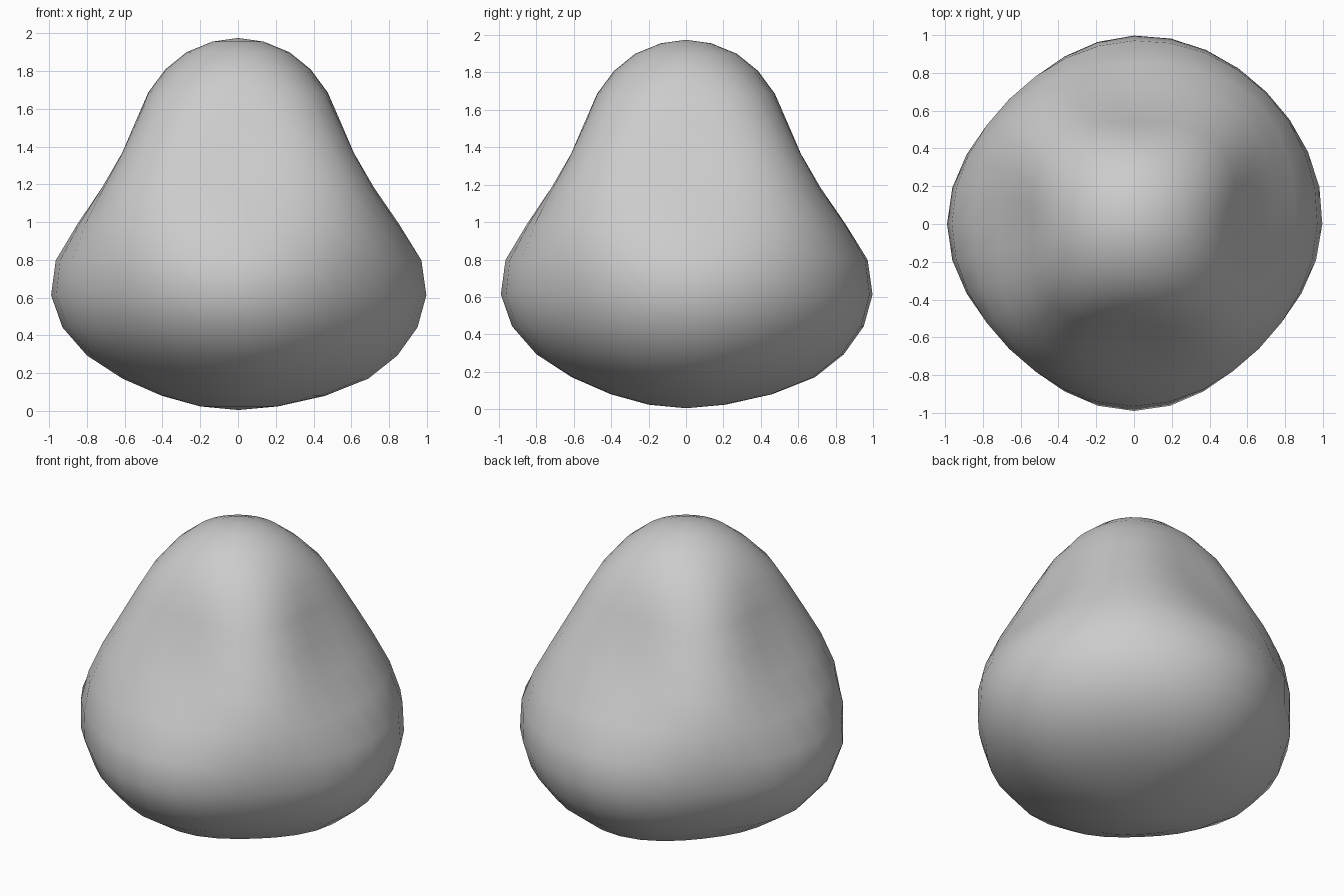
import bpy, bmesh, math

if "Cube" in bpy.data.objects:
    bpy.data.objects.remove(bpy.data.objects["Cube"])

RINGS, SEGMENTS = 16, 32
BASE_Z, HALF_HEIGHT = 0.005, 0.985

# Radius of each ring, top pole to bottom pole
SIDE = [0, .135, .272, .385, .475, .54, .61, .72, .85, .965, .99, .937, .82, .65, .432, .205, 0]    # along x and y
CORNER = [0, .135, .275, .395, .52, .615, .715, .82, .90, .935, .93, .88, .77, .61, .41, .195, 0]  # along diagonals
LEAN = [0] * 11 + [.008, .022, .042, .032, .006, 0]   # underside shifted to one corner
LOBE = [0] * 8 + [.02, .05, .06, .05, .03, .01, 0, 0, 0]  # fuller corner


def body_radius(ring, angle):
    corner = (1 - math.cos(4 * angle)) / 2
    toward = math.cos(angle - math.pi / 4)
    r = SIDE[ring] * (1 - corner) + CORNER[ring] * corner
    r += LEAN[ring] * 1.3 * toward
    return r + LOBE[ring] * max(0, toward) ** 6


# Rounded blob: a ball narrowed toward the top with four soft ridges
bm = bmesh.new()
bmesh.ops.create_uvsphere(bm, u_segments=SEGMENTS, v_segments=RINGS, radius=1)
for v in bm.verts:
    ring = round(math.acos(max(-1, min(1, v.co.z))) / math.pi * RINGS)
    angle = math.atan2(v.co.y, v.co.x)
    r = body_radius(ring, angle)
    v.co = (r * math.cos(angle), r * math.sin(angle),
            BASE_Z + HALF_HEIGHT * (1 + math.cos(math.pi * ring / RINGS)))
for f in bm.faces:
    f.smooth = True
mesh = bpy.data.meshes.new("rounded_body")
bm.to_mesh(mesh)
bm.free()

body = bpy.data.objects.new("rounded_body", mesh)
bpy.context.collection.objects.link(body)

# Plain grey
grey = bpy.data.materials.new("light_grey")
grey.diffuse_color = (0.6, 0.6, 0.6, 1)
grey.use_nodes = True
grey.node_tree.nodes["Principled BSDF"].inputs["Base Color"].default_value = grey.diffuse_color
mesh.materials.append(grey)
